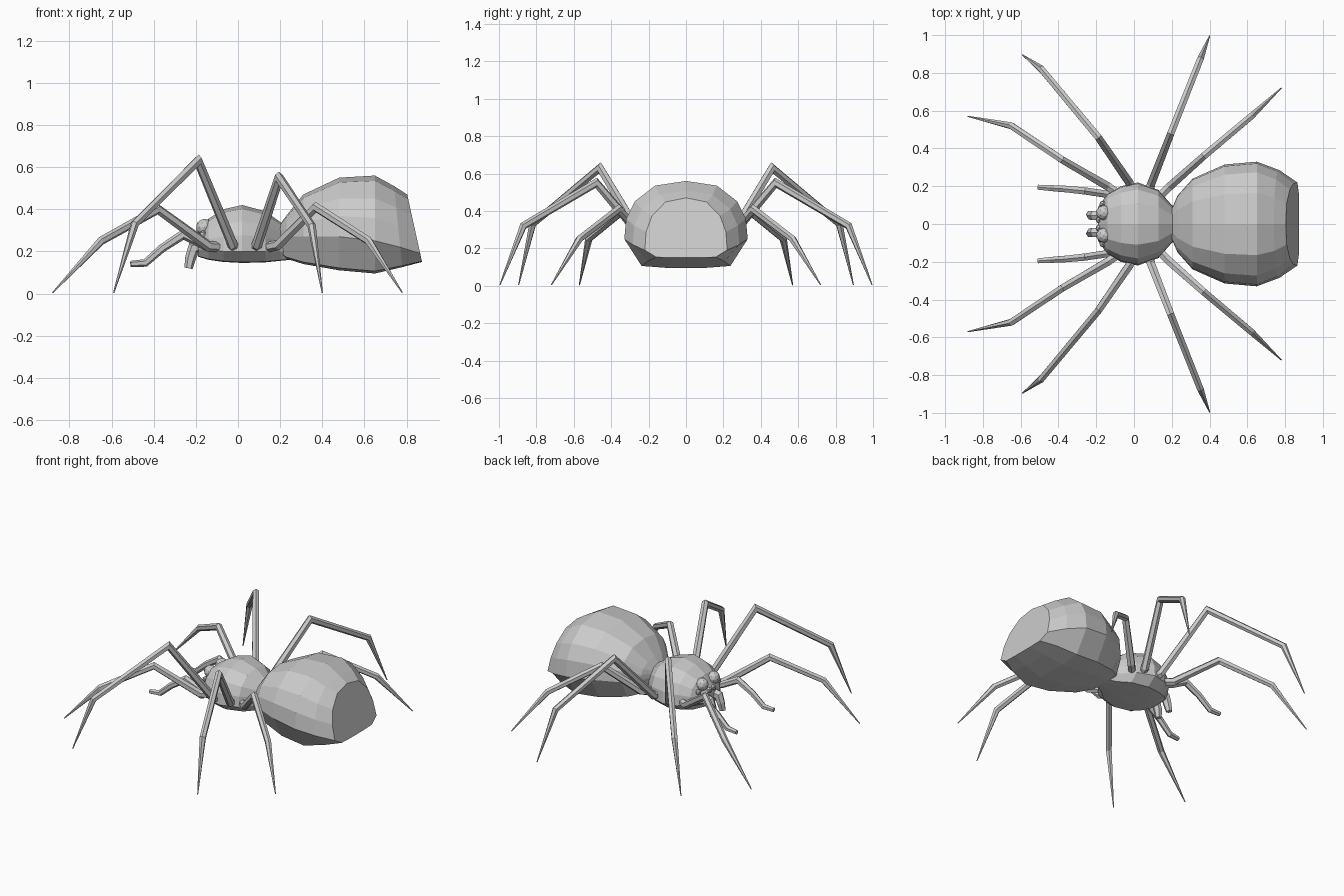
import bpy, bmesh
from mathutils import Vector, Matrix
from math import sin, cos, pi

cube = bpy.data.objects.get("Cube")
if cube:
    bpy.data.objects.remove(cube, do_unlink=True)

grey = bpy.data.materials.new("grey")
grey.use_nodes = True
COLOR = (0.6, 0.6, 0.6, 1)
grey.diffuse_color = COLOR
grey.node_tree.nodes["Principled BSDF"].inputs["Base Color"].default_value = COLOR


def finish(name, bm, mirror=False):
    bmesh.ops.recalc_face_normals(bm, faces=bm.faces)
    mesh = bpy.data.meshes.new(name)
    bm.to_mesh(mesh)
    bm.free()
    mesh.materials.append(grey)
    obj = bpy.data.objects.new(name, mesh)
    bpy.context.collection.objects.link(obj)
    if mirror:
        mod = obj.modifiers.new("mirror", 'MIRROR')
        mod.use_axis = (False, True, False)
        mod.use_mirror_merge = False
    return obj


def skin(bm, rings):
    """Bridge rings of points and close both ends."""
    loops = [[bm.verts.new(p) for p in ring] for ring in rings]
    n = len(loops[0])
    for a, b in zip(loops, loops[1:]):
        for i in range(n):
            j = (i + 1) % n
            bm.faces.new((a[i], a[j], b[j], b[i]))
    bm.faces.new(loops[0])
    bm.faces.new(loops[-1])


# Half cross-section of the body: domed above the ridge, flat below
HALF = [(0.5, 0.92), (0.83, 0.65), (0.97, 0.35), (1, 0), (0.72, -0.93), (0.3, -1)]
SECTION = [(0, 1)] + HALF + [(0, -1)] + [(-y, t) for y, t in reversed(HALF)]


def body(name, stations):
    """Stations: x, half width, top, ridge, bottom, backward lean."""
    rings = []
    for x, w, top, mid, bot, lean in stations:
        ring = []
        for y, t in SECTION:
            dz = t * (top - mid if t > 0 else mid - bot)
            ring.append((x - lean * dz, y * w, mid + dz))
        rings.append(ring)
    bm = bmesh.new()
    skin(bm, rings)
    finish(name, bm)


def limb(name, points, radii, sides=6):
    """Jointed tube along a path, mitred at the joints."""
    pts = [Vector(p) for p in points]
    run = pts[-1] - pts[0]
    side = Vector((run.y, -run.x, 0)).normalized()
    rings = []
    for i, (p, r) in enumerate(zip(pts, radii)):
        before = (p - pts[i - 1]).normalized() if i else None
        after = (pts[i + 1] - p).normalized() if i < len(pts) - 1 else None
        tangent = ((before or after) + (after or before)).normalized()
        up = side.cross(tangent).normalized()
        stretch = 1 / max(0.6, tangent.dot(before or after))
        angles = [2 * pi * (k + 0.5) / sides for k in range(sides)]
        rings.append([p + r * (cos(a) * side + stretch * sin(a) * up) for a in angles])
    bm = bmesh.new()
    skin(bm, rings)
    finish(name, bm, mirror=True)


def eye(name, center, radius, detail):
    bm = bmesh.new()
    bmesh.ops.create_icosphere(bm, subdivisions=detail, radius=radius,
                               matrix=Matrix.Translation(center))
    finish(name, bm, mirror=True)


# Body
body("abdomen", [
    (0.20, 0.08, 0.33, 0.27, 0.19, 0),
    (0.23, 0.15, 0.37, 0.27, 0.165, 0),
    (0.31, 0.24, 0.47, 0.27, 0.14, 0),
    (0.48, 0.315, 0.55, 0.27, 0.11, 0),
    (0.65, 0.33, 0.56, 0.25, 0.095, 0),
    (0.77, 0.285, 0.51, 0.22, 0.125, 0.1),
    (0.865, 0.22, 0.47, 0.19, 0.15, 0.22),
])
body("head_and_thorax", [
    (-0.19, 0.09, 0.27, 0.21, 0.175, 0),
    (-0.14, 0.16, 0.355, 0.21, 0.16, 0),
    (-0.07, 0.2, 0.4, 0.2, 0.15, 0),
    (0.02, 0.22, 0.42, 0.2, 0.145, 0),
    (0.13, 0.18, 0.39, 0.2, 0.148, 0),
    (0.2, 0.1, 0.34, 0.2, 0.155, 0),
    (0.25, 0.07, 0.3, 0.2, 0.16, 0),
])

# Walking legs: hip, base, knee, ankle, tip
LEG_RADII = (0.024, 0.025, 0.022, 0.02, 0.003)
LEGS = {
    "first_legs": [(-0.08, 0.16, 0.22), (-0.14, 0.2, 0.225), (-0.38, 0.34, 0.4),
                   (-0.65, 0.52, 0.25), (-0.88, 0.57, 0.004)],
    "second_legs": [(-0.01, 0.17, 0.22), (-0.025, 0.22, 0.23), (-0.19, 0.46, 0.63),
                    (-0.49, 0.82, 0.33), (-0.59, 0.895, 0.004)],
    "third_legs": [(0.075, 0.15, 0.22), (0.09, 0.21, 0.23), (0.195, 0.48, 0.55),
                   (0.35, 0.87, 0.32), (0.4, 0.995, 0.004)],
    "rear_legs": [(0.14, 0.15, 0.22), (0.19, 0.2, 0.23), (0.37, 0.36, 0.41),
                  (0.62, 0.57, 0.25), (0.78, 0.72, 0.004)],
}
for leg_name, path in LEGS.items():
    limb(leg_name, path, LEG_RADII)

# Feelers and jaws
limb("feelers", [(-0.1, 0.15, 0.21), (-0.16, 0.16, 0.23), (-0.26, 0.175, 0.28),
                 (-0.36, 0.185, 0.215), (-0.44, 0.19, 0.145), (-0.51, 0.195, 0.14)],
     (0.022, 0.022, 0.022, 0.02, 0.018, 0.015))
limb("jaws", [(-0.14, 0.045, 0.23), (-0.21, 0.045, 0.215), (-0.225, 0.045, 0.17),
              (-0.235, 0.05, 0.12)], (0.03, 0.028, 0.026, 0.02))

# Eyes
eye("main_eyes", (-0.16, 0.06, 0.315), 0.04, 2)
eye("inner_eyes", (-0.185, 0.022, 0.27), 0.02, 1)
eye("outer_eyes", (-0.165, 0.105, 0.28), 0.02, 1)
